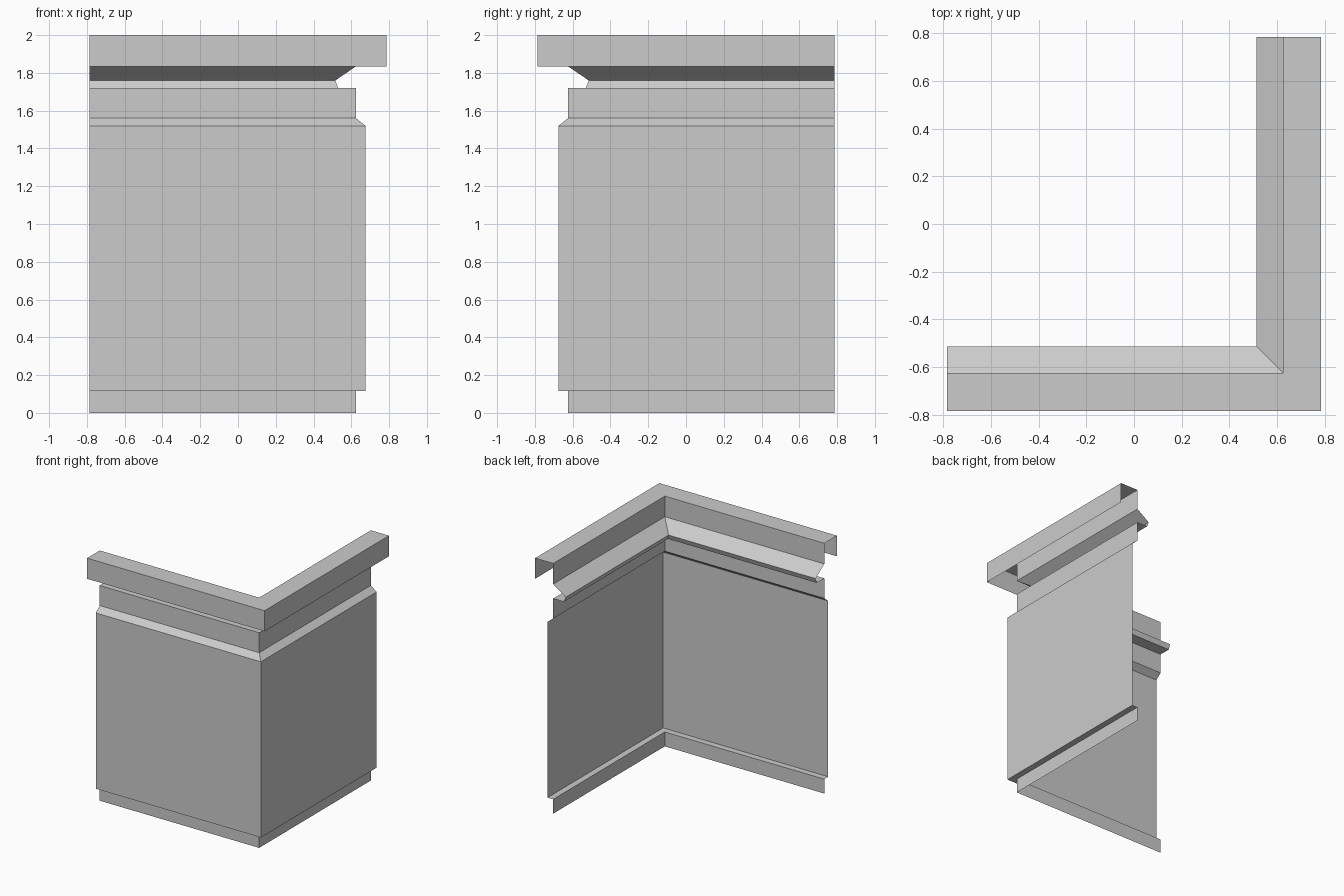
import bpy
import bmesh

cube = bpy.data.objects.get("Cube")
if cube:
    bpy.data.objects.remove(cube, do_unlink=True)

END = 0.785  # free ends of both wings, and outer edge of the cap

grey = bpy.data.materials.new("plain grey")
grey.use_nodes = True
colour = (0.6, 0.6, 0.6, 1)
grey.diffuse_color = colour
grey.node_tree.nodes["Principled BSDF"].inputs["Base Color"].default_value = colour


def sweep_corner(name, profile):
    """Sweep an open (offset, height) profile round a mitred outside corner."""
    mesh = bpy.data.meshes.new(name)
    bm = bmesh.new()
    rows = []
    for d, z in profile:
        path = [(-END, -d, z), (d, -d, z), (d, END, z)]
        rows.append([bm.verts.new(p) for p in path])
    for low, high in zip(rows, rows[1:]):
        for i in range(2):
            bm.faces.new((low[i], low[i + 1], high[i + 1], high[i]))
    bm.to_mesh(mesh)
    bm.free()
    mesh.materials.append(grey)
    obj = bpy.data.objects.new(name, mesh)
    bpy.context.collection.objects.link(obj)
    return obj


# Recessed foot
sweep_corner("plinth", [(0.625, 0), (0.625, 0.115)])

# Main face with its bottom return and sloped top
sweep_corner("wall_panel", [(0.625, 0.115), (0.675, 0.115),
                            (0.675, 1.52), (0.625, 1.56)])

# Plain band and the ledge above it
sweep_corner("upper_band", [(0.625, 1.56), (0.625, 1.72), (0.53, 1.72)])

# Recessed groove flaring out under the cap
sweep_corner("neck_groove", [(0.53, 1.72), (0.515, 1.76), (0.625, 1.835)])

# Folded cap, open underneath
sweep_corner("cap", [(0.625, 1.835), (0.625, 2), (END, 2), (END, 1.835)][::1])

# The cap's folded sheet faces outward
cap = bpy.data.objects["cap"].data
for face in cap.polygons:
    if abs(face.normal.z) > 0.5 and face.normal.z < 0:
        face.flip()
    elif face.center.x > 0.7 and face.normal.x < -0.5:
        face.flip()
    elif face.center.y < -0.7 and face.normal.y > 0.5:
        face.flip()
cap.update()
